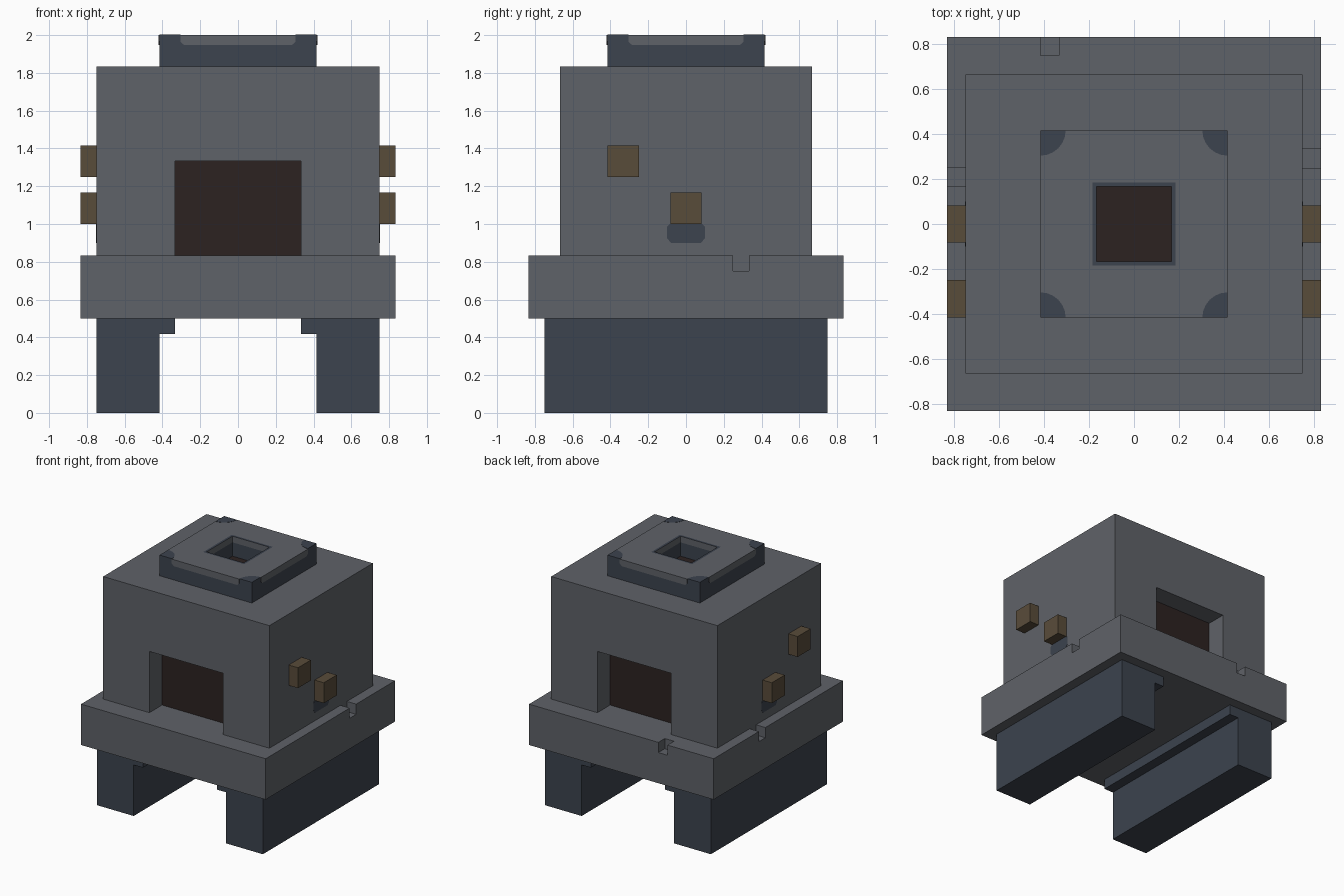
import bpy, bmesh
from math import sin, cos, pi
from mathutils import Matrix, Vector

U = 1 / 12  # building unit

cube = bpy.data.objects.get("Cube")
if cube:
    bpy.data.objects.remove(cube, do_unlink=True)


def material(name, rgb):
    lin = [((c / 255 + 0.055) / 1.055) ** 2.4 for c in rgb]
    m = bpy.data.materials.new(name)
    m.use_nodes = True
    m.diffuse_color = (*lin, 1)
    m.node_tree.nodes["Principled BSDF"].inputs["Base Color"].default_value = (*lin, 1)
    return m


STONE = material("grey stone", (95, 98, 104))
SLATE = material("dark blue slate", (60, 67, 78))
DARK = material("dark brown interior", (44, 34, 33))
TAN = material("tan brown", (89, 76, 58))


def finish(name, bm, mats):
    bmesh.ops.recalc_face_normals(bm, faces=bm.faces)
    mesh = bpy.data.meshes.new(name)
    bm.to_mesh(mesh)
    bm.free()
    for m in mats:
        mesh.materials.append(m)
    obj = bpy.data.objects.new(name, mesh)
    bpy.context.scene.collection.objects.link(obj)
    return obj


def box(name, lo, hi, mat):
    """Box between two corners, given in building units."""
    lo, hi = Vector(lo) * U, Vector(hi) * U
    bm = bmesh.new()
    bmesh.ops.create_cube(bm, size=1)
    for v in bm.verts:
        v.co = (lo + hi) / 2 + Vector(a * b for a, b in zip(v.co, hi - lo))
    return finish(name, bm, [mat])


def cut(obj, cutters):
    """Subtract the cutters, bake the result and remove them."""
    for c in cutters:
        mod = obj.modifiers.new("cut", "BOOLEAN")
        mod.operation = "DIFFERENCE"
        mod.solver = "EXACT"
        mod.object = c
        c.hide_render = True
    bpy.context.view_layer.update()
    baked = bpy.data.meshes.new_from_object(
        obj.evaluated_get(bpy.context.evaluated_depsgraph_get()))
    obj.modifiers.clear()
    obj.data = baked
    for c in cutters:
        bpy.data.objects.remove(c, do_unlink=True)


def plate(name, points, mat, matrix, thick=0.003):
    """Thin painted detail: flat outline raised along local z."""
    bm = bmesh.new()
    face = bm.faces.new([bm.verts.new((x, y, 0)) for x, y in points])
    ext = bmesh.ops.extrude_face_region(bm, geom=[face])
    for v in ext["geom"]:
        if isinstance(v, bmesh.types.BMVert):
            v.co.z += thick
    bm.transform(matrix)
    return finish(name, bm, [mat])


def wall(turn, distance):
    """Upright plane facing away from the centre: local x across, local y up."""
    return (Matrix.Rotation(turn, 4, "Z") @ Matrix.Translation((0, -distance, 0))
            @ Matrix.Rotation(pi / 2, 4, "X"))


# Legs with an inner ledge under the platform
for side, s in (("left", 1), ("right", -1)):
    leg = bmesh.new()
    outline = [(9, 0), (9, 6), (4, 6), (4, 5), (5, 5), (5, 0)]
    face = leg.faces.new([leg.verts.new((s * x * U, -9 * U, z * U)) for x, z in outline])
    ext = bmesh.ops.extrude_face_region(leg, geom=[face])
    for v in ext["geom"]:
        if isinstance(v, bmesh.types.BMVert):
            v.co.y = 9 * U
    finish(side + "_leg", leg, [SLATE])

# Platform with small notches in its upper edge
platform = box("platform", (-10, -10, 6), (10, 10, 10), STONE)
cut(platform, [
    box("notch_left", (9, 3, 9), (11, 4, 11), STONE),
    box("notch_right", (-11, 2, 9), (-9, 3, 11), STONE),
    box("notch_back", (-5, 9, 9), (-4, 11, 11), STONE),
])

# Main body with a recessed opening at front and back
body = box("body", (-9, -8, 10), (9, 8, 22), STONE)
cut(body, [
    box("front_cutter", (-4, -9, 9), (4, -6, 16), STONE),
    box("back_cutter", (-4, 6, 9), (4, 9, 16), STONE),
])
door = [(x * U, z * U) for x, z in ((-4, 10), (4, 10), (4, 16), (-4, 16))]
for name, turn in (("front_opening_panel", 0), ("back_opening_panel", pi)):
    plate(name, door, DARK, wall(turn, 6 * U))

# Side blocks and the dark stain below the lower one
stain = [(-0.08, 0.9), (0.08, 0.9), (0.1, 0.925), (0.1, 0.985), (0.085, 1.0),
         (-0.085, 1.0), (-0.1, 0.985), (-0.1, 0.925)]
for side, s in (("left", 1), ("right", -1)):
    box(side + "_upper_block", (min(9 * s, 10 * s), -5, 15),
        (max(9 * s, 10 * s), -3, 17), TAN)
    box(side + "_lower_block", (min(9 * s, 10 * s), -1, 12),
        (max(9 * s, 10 * s), 1, 14), TAN)
    plate(side + "_stain", stain, SLATE, wall(s * pi / 2, 9 * U))

# Chimney cap: square rings lofted from outer foot over the rim into the shaft
R, H, TOP = 5 * U, 2 * U, 24 * U
rings = [(R, 22 * U), (R, TOP), (0.185, TOP), (H, TOP), (H, 1.95), (H, 22 * U + 0.004)]
slots = [1, 0, 1, 0, 1]
bm = bmesh.new()
loops = [[bm.verts.new((r * x, r * y, z)) for x, y in ((-1, -1), (1, -1), (1, 1), (-1, 1))]
         for r, z in rings]
for a, b, slot in zip(loops, loops[1:], slots):
    for i in range(4):
        j = (i + 1) % 4
        bm.faces.new((a[i], a[j], b[j], b[i])).material_index = slot
bm.faces.new(loops[-1]).material_index = 2
finish("chimney_cap", bm, [STONE, SLATE, DARK])

# Cap painting: grey strips along the rim and dark spots on the corners
strip = [(-0.305, TOP), (-0.305, 1.965), (-0.285, 1.947),
         (0.285, 1.947), (0.305, 1.965), (0.305, TOP)]
spot = [(-R, -R)] + [(-R + 0.112 * cos(k * pi / 12), -R + 0.112 * sin(k * pi / 12))
                     for k in range(7)]
for i in range(4):
    plate(f"cap_strip_{i + 1}", strip, STONE, wall(i * pi / 2, R))
    plate(f"cap_spot_{i + 1}", spot, SLATE,
          Matrix.Rotation(i * pi / 2, 4, "Z") @ Matrix.Translation((0, 0, TOP)), 0.002)
